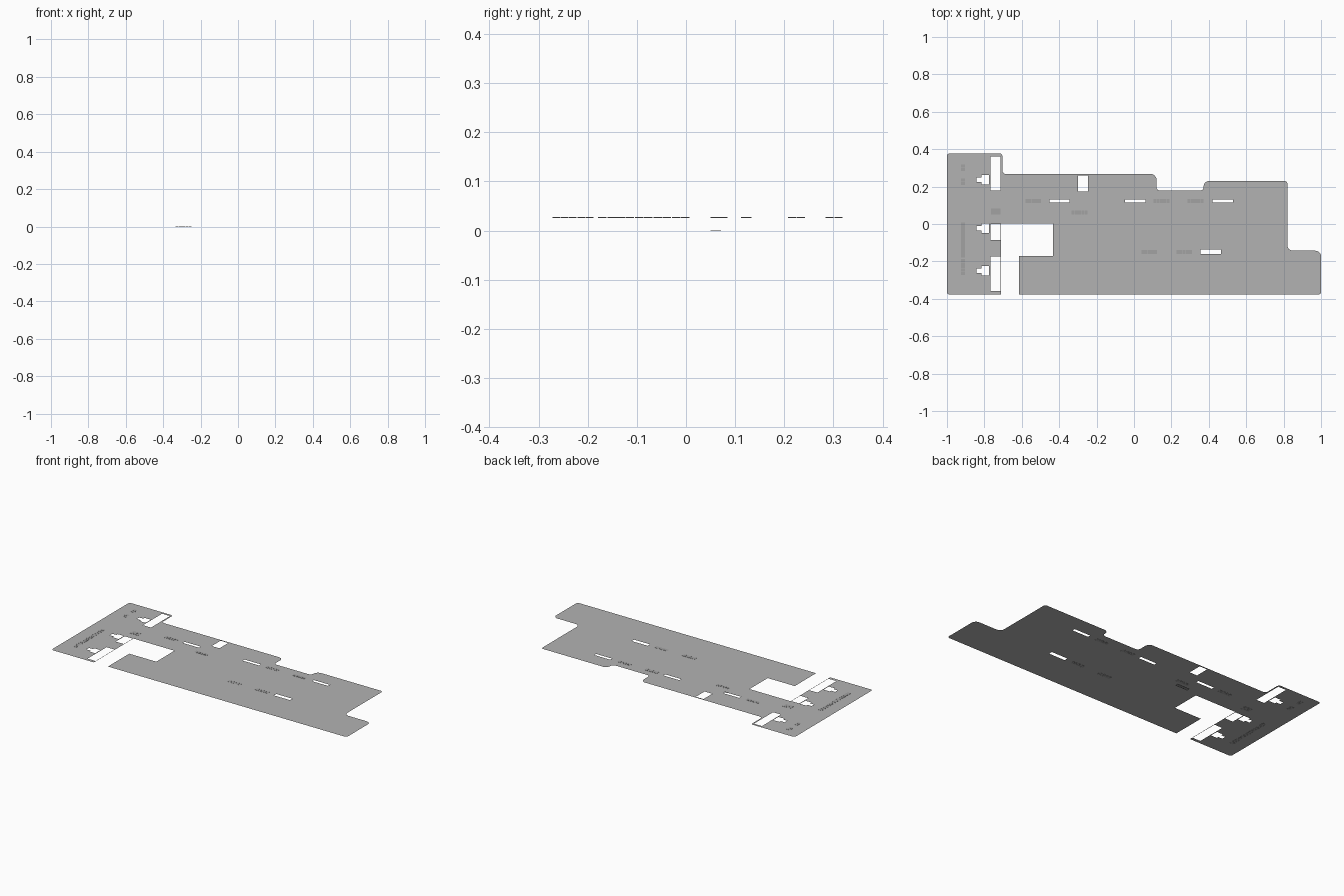
import bpy, bmesh, math
from mathutils import Vector

if "Cube" in bpy.data.objects:
    bpy.data.objects.remove(bpy.data.objects["Cube"])

Z = 0.0265       # height of the flat sheet
T = 0.0016       # thickness of the small raised marks


def material(name, v):
    m = bpy.data.materials.new(name)
    m.diffuse_color = (v, v, v, 1)
    m.use_nodes = True
    m.node_tree.nodes["Principled BSDF"].inputs["Base Color"].default_value = m.diffuse_color
    return m


SHEET = material("sheet_grey", 0.45)
MARK = material("mark_grey", 0.36)


def fillet(corners, steps=6):
    """Corner list (x, y, radius) -> point loop with rounded corners."""
    pts, n = [], len(corners)
    for i, (x, y, r) in enumerate(corners):
        p = Vector((x, y))
        if r == 0:
            pts.append(p)
            continue
        a = (Vector(corners[i - 1][:2]) - p).normalized()
        b = (Vector(corners[(i + 1) % n][:2]) - p).normalized()
        c = p + (a + b) * r
        for k in range(steps + 1):
            t = k / steps * math.pi / 2
            pts.append(c - b * r * math.cos(t) - a * r * math.sin(t))
    return pts


def rect(x0, x1, y0, y1):
    return [(x0, y0), (x1, y0), (x1, y1), (x0, y1)]


def finish(bm, name, mat):
    me = bpy.data.meshes.new(name)
    bm.to_mesh(me)
    bm.free()
    me.materials.append(mat)
    ob = bpy.data.objects.new(name, me)
    bpy.context.collection.objects.link(ob)
    return ob


# Outer outline of the sheet, clockwise from the top left
outline = fillet([
    (-1, 0.378, .015), (-0.704, 0.378, .015), (-0.704, 0.267, .02),
    (0.12, 0.267, .03), (0.12, 0.178, .02), (0.372, 0.178, .02),
    (0.372, 0.23, .03), (0.82, 0.23, .015), (0.82, -0.143, .03),
    (1, -0.143, .03), (1, -0.378, .015), (-0.616, -0.378, 0),
    (-0.616, -0.172, 0), (-0.433, -0.172, 0), (-0.433, 0.004, 0),
    (-0.711, 0.004, 0), (-0.711, -0.378, 0), (-1, -0.378, .015)])

# Openings: tall slots, short slot, long slots
holes = [rect(-0.768, -0.714, y0, y1) for y0, y1 in
         ((0.178, 0.362), (-0.085, 0.001), (-0.358, -0.174))]
holes.append(rect(-0.299, -0.247, 0.173, 0.258))
holes += [rect(x, x + 0.109, 0.114, 0.132) for x in (-0.453, -0.047, 0.42)]
holes.append(rect(0.355, 0.464, -0.16, -0.137))

# Stepped openings beside the tall slots
for cy in (0.237, -0.023, -0.25):
    holes.append([(-0.843, cy - .012), (-0.815, cy - .012), (-0.815, cy - .025),
                  (-0.774, cy - .025), (-0.774, cy + .025), (-0.815, cy + .025),
                  (-0.815, cy + .012), (-0.843, cy + .012)])

# Flat sheet
bm = bmesh.new()
for loop in [outline] + holes:
    vs = [bm.verts.new((p[0], p[1], Z)) for p in loop]
    for i in range(len(vs)):
        bm.edges.new((vs[i - 1], vs[i]))
bmesh.ops.triangle_fill(bm, use_beauty=True, edges=bm.edges[:], normal=(0, 0, 1))
for f in bm.faces:
    f.normal_update()
    if f.normal.z < 0:
        f.normal_flip()
finish(bm, "floor_sheet", SHEET)


def marks(name, x0, x1, y0, y1, n, z=Z):
    """A row of n small thin blocks filling a rectangle along its long side."""
    bm = bmesh.new()
    along_x = (x1 - x0) > (y1 - y0)
    for i in range(n):
        a, b = i / n, (i + 0.92) / n
        if along_x:
            r = (x0 + (x1 - x0) * a, x0 + (x1 - x0) * b, y0, y1)
        else:
            r = (x0, x1, y0 + (y1 - y0) * a, y0 + (y1 - y0) * b)
        res = bmesh.ops.create_cube(bm, size=1)
        for v in res["verts"]:
            v.co = ((r[0] + r[1]) / 2 + v.co.x * (r[1] - r[0]),
                    (r[2] + r[3]) / 2 + v.co.y * (r[3] - r[2]), z + v.co.z * T)
    finish(bm, name, MARK)


# Rows of marks running left to right
for i, (x, y) in enumerate(((-0.58, 0.112), (0.105, 0.112), (0.287, 0.112),
                            (0.04, -0.16), (0.227, -0.16), (-0.333, 0.052))):
    marks(f"mark_row_{i + 1}", x, x + 0.085, y, y + 0.021, 5)
marks("mark_row_low", -0.333, -0.248, 0.05, 0.071, 5, T / 2)
marks("mark_block", -0.765, -0.712, 0.05, 0.084, 3)

# Marks running along the left side
for i, (y0, y1, n) in enumerate(((-0.272, -0.187, 5), (-0.179, 0.009, 10),
                                 (0.208, 0.244, 2), (0.284, 0.32, 2))):
    marks(f"side_marks_{i + 1}", -0.926, -0.904, y0, y1, n)
